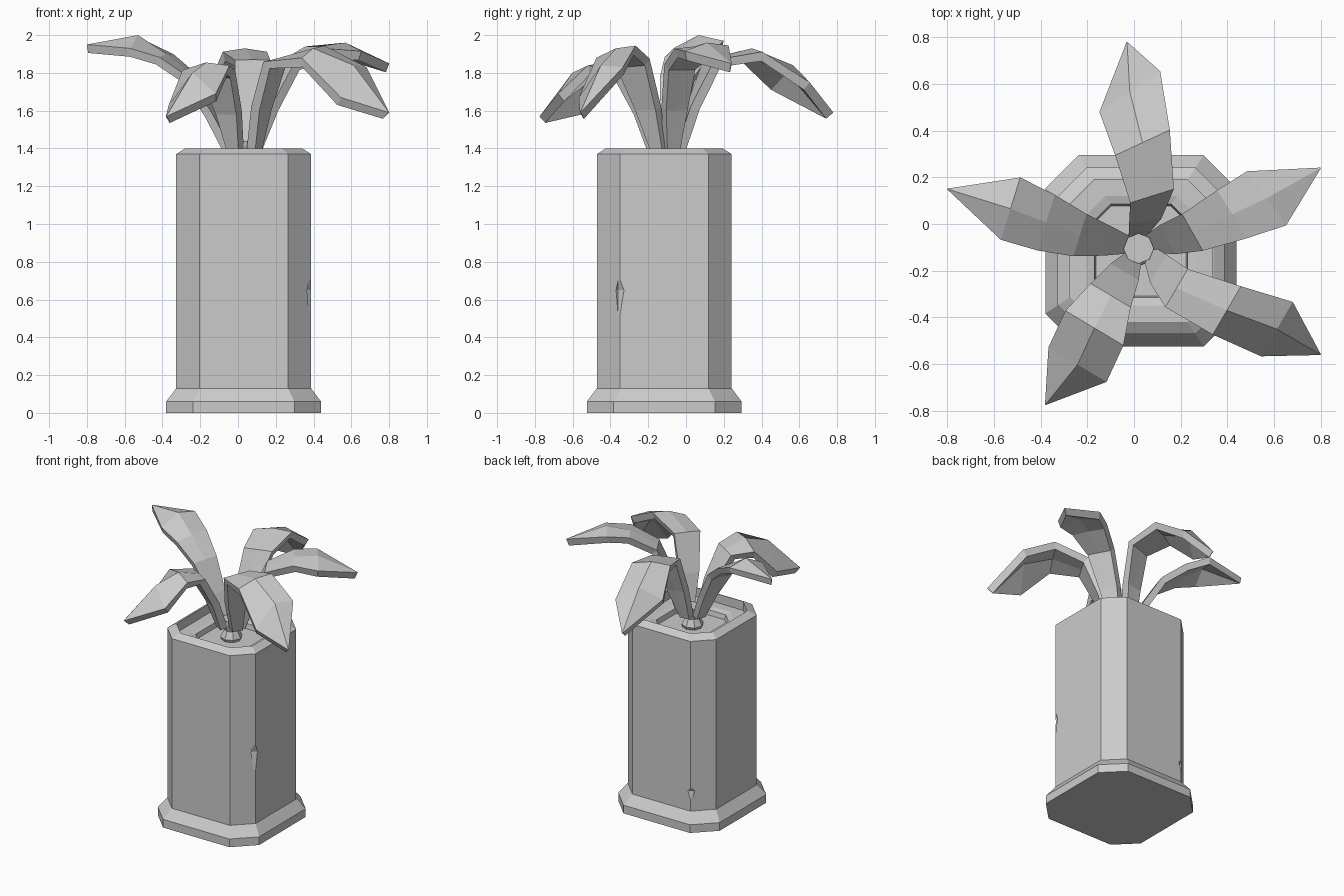
import bpy, bmesh, math
from mathutils import Vector

if "Cube" in bpy.data.objects:
    bpy.data.objects.remove(bpy.data.objects["Cube"])

CX, CY = 0.03, -0.115      # pot centre
SX, SY = 0.02, -0.105      # stem centre


def loft(name, rings):
    """Closed solid skinned through rings of equal point count."""
    bm = bmesh.new()
    vs = [[bm.verts.new(p) for p in r] for r in rings]
    n = len(rings[0])
    for a, b in zip(vs, vs[1:]):
        for i in range(n):
            j = (i + 1) % n
            bm.faces.new((a[i], a[j], b[j], b[i]))
    bm.faces.new(vs[0][::-1])
    bm.faces.new(vs[-1])
    bmesh.ops.remove_doubles(bm, verts=bm.verts, dist=1e-5)
    bmesh.ops.dissolve_degenerate(bm, edges=bm.edges, dist=1e-5)
    bmesh.ops.recalc_face_normals(bm, faces=bm.faces)
    me = bpy.data.meshes.new(name)
    bm.to_mesh(me)
    bm.free()
    ob = bpy.data.objects.new(name, me)
    bpy.context.collection.objects.link(ob)
    return ob


def circle(x, y, z, r, n):
    return [(x + r * math.cos(k * math.tau / n), y + r * math.sin(k * math.tau / n), z)
            for k in range(n)]


def octagon(h, z):
    """Square of half-size h with chamfered corners."""
    f = h * 0.655
    return [(CX + x, CY + y, z) for x, y in
            ((h, -f), (h, f), (f, h), (-f, h), (-h, f), (-h, -f), (-f, -h), (f, -h))]


# Pot: plinth, tall body, bevelled rim, recessed soil
pot = loft("pot", [octagon(h, z) for h, z in (
    (.41, 0), (.41, .06), (.357, .13), (.357, 1.37), (.31, 1.4), (.305, 1.4),
    (.305, 1.335), (.235, 1.335), (.2, 1.325), (.193, 1.29))])

# Chips knocked out of the pot's edges, cut by spindles
for i, (x, y, z, r, h) in enumerate((
        (.405, -.36, .6, .05, .25), (-.215, .262, .25, .05, .12), (-.345, .06, 1.41, .05, .05))):
    cutter = loft("chip_cutter_%d" % i, [circle(x, y, z - h, .001, 4),
                                         circle(x, y, z + h * .2, r, 4),
                                         circle(x, y, z + h * .7, .001, 4)])
    cutter.hide_render = True
    cutter.hide_viewport = True
    mod = pot.modifiers.new("chip", 'BOOLEAN')
    mod.operation = 'DIFFERENCE'
    mod.solver = 'EXACT'
    mod.object = cutter

# Stem: waisted stub flaring up to the leaves
loft("stem", [circle(SX, SY, z, r, 8) for r, z in (
    (.06, 1.275), (.075, 1.31), (.05, 1.36), (.065, 1.41), (.065, 1.44))])


def leaf(name, tip, path, droop, twist=0, skew=0, bias=0, end_bias=0, thick=.05):
    """Leaf bending along path (radius, height, half width), ridged towards the tip.
    bias shifts it sideways at the bend, skew slides its edges along its length."""
    d = Vector((tip[0] - SX, tip[1] - SY, 0))
    reach = d.length
    d.normalize()
    side = Vector((-d.y, d.x, 0))
    up = Vector((0, 0, 1))
    rings = []
    for i, (r, z, w) in enumerate(path):
        a, b = path[max(i - 1, 0)], path[min(i + 1, len(path) - 1)]
        t = (d * (b[0] - a[0]) * reach + up * (b[1] - a[1])).normalized()
        low = t.cross(side) * -thick
        if low.z > 0:
            low.negate()
        c = Vector((SX, SY, 0)) + d * r * reach + up * z
        c += side * (bias * (0, .5, 1, .6, 0, 0)[i] + end_bias * (0, 0, 0, .4, 1, 0)[i])
        sag = up * droop * (0, 0, .02, .2, 1, 0)[i]
        tilt = up * twist * (0, 0, .1, .4, 1, 0)[i]
        slide = d * skew * (0, .1, .3, .6, 1, 0)[i]
        left = c + side * w + tilt - sag - slide
        right = c - side * w - tilt - sag + slide
        rings.append([left, c, right, right + low + side * w * .1,
                      c + low, left + low - side * w * .1])
    return loft(name, rings)


# Radius is a fraction of the reach to each tip
bent = [(.06, 1.40, .04), (.13, 1.62, .07), (.25, 1.87, .095),
        (.51, 1.93, .12), (.76, 1.84, .135), (1, 1.59, .002)]
low_bent = [(.06, 1.40, .04), (.15, 1.60, .07), (.30, 1.81, .10),
            (.50, 1.855, .145), (.72, 1.80, .145), (1, 1.57, .002)]
level = [(.06, 1.40, .04), (.15, 1.62, .07), (.28, 1.85, .09),
         (.5, 1.94, .12), (.69, 1.96, .14), (1, 1.85, .002)]
raised = [(.06, 1.40, .04), (.16, 1.58, .065), (.30, 1.78, .095),
          (.48, 1.90, .125), (.67, 2.0, .14), (1, 1.95, .002)]

leaf("leaf_back", (-.03, .78), bent, .09, .0, .08, -.07)
leaf("leaf_front_right", (.8, -.56), bent, .09, .08, .0, -.065)
leaf("leaf_front_left", (-.38, -.775), low_bent, .14, .03, .0, .0, .03)
leaf("leaf_right", (.8, .24), level, .03, .015, .03, -.03, -.025)
leaf("leaf_left", (-.8, .15), raised, .05, -.02, .0, .02, 0, .045)
